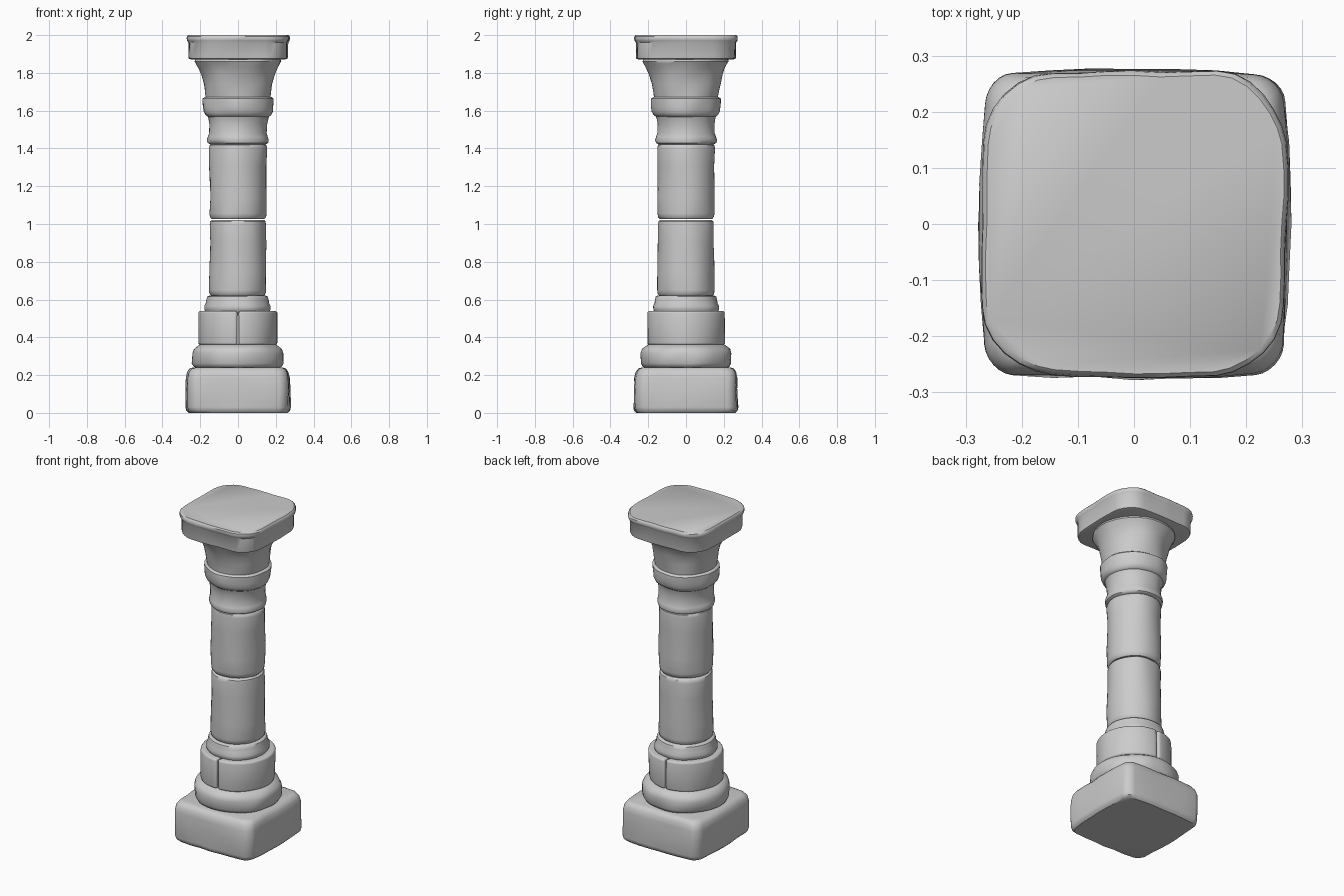
import bpy, bmesh, math
from mathutils import Vector, noise

cube = bpy.data.objects.get("Cube")
if cube:
    bpy.data.objects.remove(cube)

stone = bpy.data.materials.new("grey stone")
stone.use_nodes = True
GREY = (0.6, 0.6, 0.6, 1)
stone.diffuse_color = GREY
stone.node_tree.nodes["Principled BSDF"].inputs["Base Color"].default_value = GREY


def circle(sides=48):
    return [(math.cos(i * math.tau / sides), math.sin(i * math.tau / sides))
            for i in range(sides)]


def bowed_square(half, radius, bow=0.04):
    """Rounded square whose sides swell slightly in the middle."""
    pts = []
    c = half - radius
    for k in range(4):
        turn = k * math.pi / 2
        local = [(half, -c + 2 * c * j / 6) for j in range(6)]
        for j in range(6):
            a = j * math.pi / 12
            local.append((c + radius * math.cos(a), c + radius * math.sin(a)))
        for x, y in local:
            x, y = (x * (1 - bow * (y / half) ** 2), y * (1 - bow * (x / half) ** 2))
            pts.append((x * math.cos(turn) - y * math.sin(turn),
                        x * math.sin(turn) + y * math.cos(turn)))
    return pts


def finish(bm, name, wear, angle=40):
    """Wear the surface gently by hand-carved unevenness and shade it."""
    for v in bm.verts:
        offset = noise.noise(v.co * 9 + Vector((3, 7, 1))) * wear
        side = Vector((v.co.x, v.co.y, 0))
        if side.length > 0.01:
            v.co += side.normalized() * offset
    bmesh.ops.recalc_face_normals(bm, faces=bm.faces)
    mesh = bpy.data.meshes.new(name)
    bm.to_mesh(mesh)
    bm.free()
    mesh.materials.append(stone)
    obj = bpy.data.objects.new(name, mesh)
    bpy.context.collection.objects.link(obj)
    bpy.ops.object.select_all(action='DESELECT')
    obj.select_set(True)
    bpy.context.view_layer.objects.active = obj
    bpy.ops.object.shade_smooth_by_angle(angle=math.radians(angle))
    return obj


def loft(name, outline, profile, wear=0.006):
    """Stack scaled copies of an outline along (scale, height) steps."""
    bm = bmesh.new()
    rings = [[bm.verts.new((x * s, y * s, z)) for x, y in outline] for s, z in profile]
    n = len(outline)
    for low, high in zip(rings, rings[1:]):
        for i in range(n):
            j = (i + 1) % n
            bm.faces.new((low[i], low[j], high[j], high[i]))
    bm.faces.new(rings[0][::-1])
    bm.faces.new(rings[-1])
    return finish(bm, name, wear)


def half_block(name, sign, radius, bottom, top):
    """Half-round stone with softened edges and a joint on the x = 0 plane."""
    bm = bmesh.new()
    arc = [(-math.pi / 2) + i * math.pi / 24 for i in range(25)]
    ring = [bm.verts.new((sign * (0.004 + radius * max(0, math.cos(a))),
                          radius * math.sin(a), bottom)) for a in arc]
    face = bm.faces.new(ring)
    up = bmesh.ops.extrude_face_region(bm, geom=[face])["geom"]
    for v in up:
        if isinstance(v, bmesh.types.BMVert):
            v.co.z = top
    bmesh.ops.recalc_face_normals(bm, faces=bm.faces)
    sharp = [e for e in bm.edges if e.calc_face_angle(0) > 0.8]
    bmesh.ops.bevel(bm, geom=sharp, offset=0.012, segments=3, profile=0.5,
                    affect='EDGES', clamp_overlap=True)
    finish(bm, name, 0.006)


# Square foot and crowning slab
loft("base_block", bowed_square(0.275, 0.05),
     [(0.94, 0), (0.985, 0.012), (1, 0.03), (1, 0.12), (0.995, 0.185),
      (0.97, 0.215), (0.92, 0.235), (0.86, 0.24)], 0.008)
loft("top_slab", bowed_square(0.273, 0.12),
     [(0.9, 1.87), (0.955, 1.875), (0.965, 1.885), (0.965, 1.96), (0.99, 1.97),
      (1, 1.98), (0.995, 1.993), (0.97, 2.0)])

# Stepped round foot
loft("lower_ring", circle(),
     [(0.21, 0.235), (0.232, 0.245), (0.242, 0.262), (0.243, 0.315), (0.235, 0.338),
      (0.218, 0.35), (0.2, 0.362)], 0.01)
for side, sign in (("left", 1), ("right", -1)):
    half_block(side + "_plinth_half", sign, 0.205, 0.36, 0.54)
loft("plinth_core", circle(), [(0.19, 0.355), (0.19, 0.53)], 0)
loft("upper_ring", circle(),
     [(0.165, 0.53), (0.176, 0.545), (0.177, 0.565), (0.168, 0.583), (0.165, 0.6),
      (0.16, 0.615), (0.148, 0.622)], 0.008)

# Shaft drums
for name, low, high in (("lower_drum", 0.62, 1.022), ("upper_drum", 1.026, 1.425)):
    loft(name, circle(),
         [(0.138, low), (0.148, low + 0.01), (0.151, low + 0.03),
          (0.15, (low + high) / 2 - 0.08), (0.149, (low + high) / 2 + 0.08),
          (0.149, high - 0.025), (0.146, high - 0.008), (0.136, high)], 0.008)

# Neck, collar and flared capital
loft("neck", circle(),
     [(0.145, 1.422), (0.157, 1.43), (0.161, 1.445), (0.157, 1.462), (0.152, 1.48),
      (0.153, 1.53), (0.158, 1.56), (0.165, 1.58)], 0.008)
loft("collar", circle(),
     [(0.158, 1.566), (0.173, 1.577), (0.182, 1.595), (0.185, 1.62), (0.187, 1.65),
      (0.186, 1.664), (0.176, 1.672), (0.165, 1.675)], 0.01)
loft("capital", circle(),
     [(0.17, 1.66), (0.174, 1.69), (0.181, 1.74), (0.193, 1.79), (0.208, 1.825),
      (0.222, 1.85), (0.228, 1.86), (0.226, 1.87), (0.215, 1.878)], 0.008)
